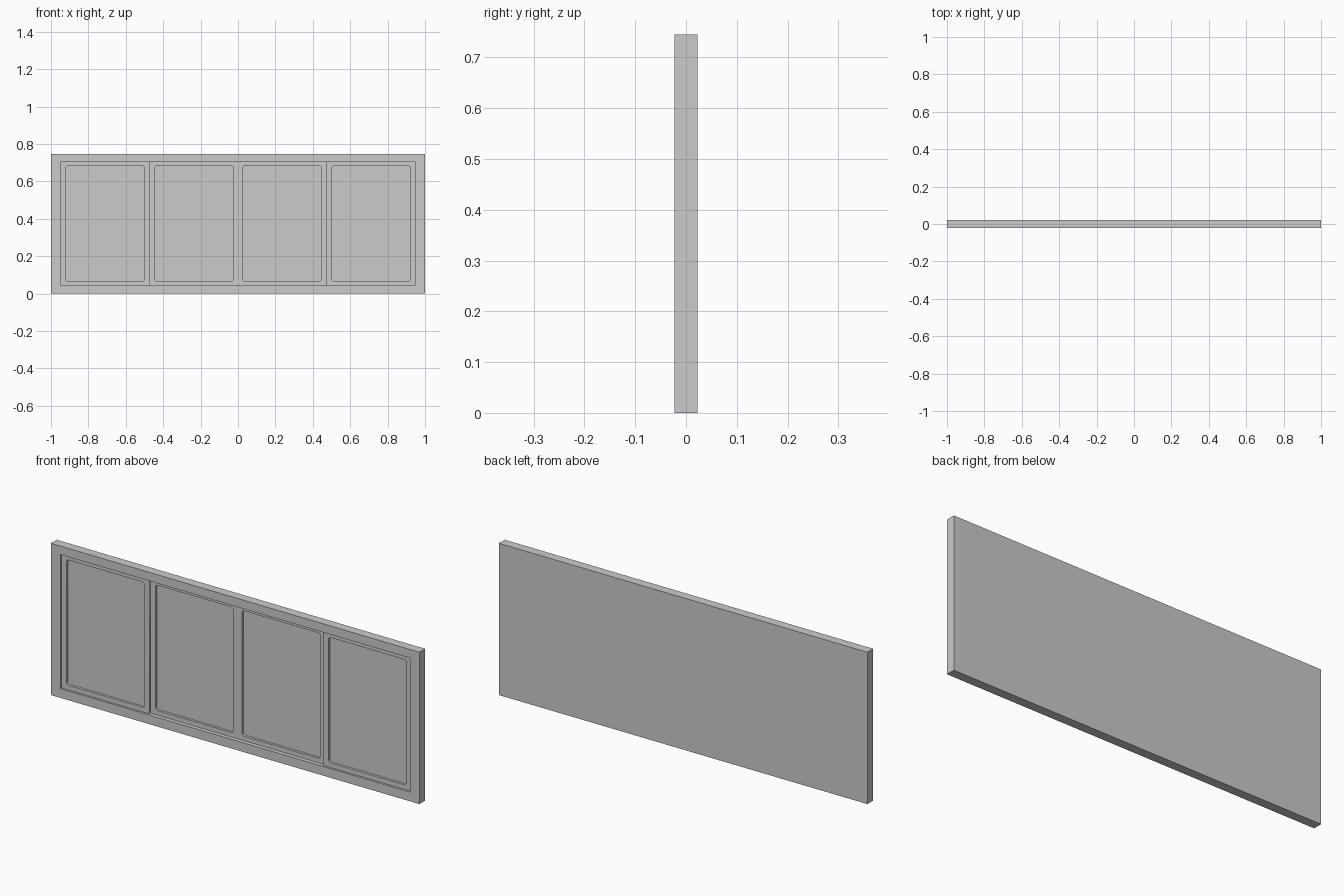
import bpy, bmesh, math

if "Cube" in bpy.data.objects:
    bpy.data.objects.remove(bpy.data.objects["Cube"])

W, H, T = 1.0, 0.745, 0.0225          # half width, height, half depth
X0, X1, Z0, Z1 = 0.949, 0.473, 0.045, 0.703   # opening, sash split, opening height
P0, P1 = 0.067, 0.682                 # pane height range
SIDE, MID, PANE = 0.010, 0.020, 0.012 # setbacks of side sash, centre sash, glass


def mesh_object(name, bm):
    bmesh.ops.recalc_face_normals(bm, faces=bm.faces)
    me = bpy.data.meshes.new(name)
    bm.to_mesh(me)
    bm.free()
    ob = bpy.data.objects.new(name, me)
    bpy.context.collection.objects.link(ob)
    return ob


def prism(name, profile, z0, z1):
    """Extrude an xy profile upwards from z0 to z1."""
    bm = bmesh.new()
    face = bm.faces.new([bm.verts.new((x, y, z0)) for x, y in profile])
    new = bmesh.ops.extrude_face_region(bm, geom=[face])["geom"]
    verts = [v for v in new if isinstance(v, bmesh.types.BMVert)]
    bmesh.ops.translate(bm, verts=verts, vec=(0, 0, z1 - z0))
    return mesh_object(name, bm)


def rect(x0, x1, z0, z1, r=0.0):
    """Rectangle outline, with rounded corners if r > 0."""
    if r == 0:
        return [(x0, z0), (x1, z0), (x1, z1), (x0, z1)]
    centres = [(x1 - r, z1 - r), (x0 + r, z1 - r), (x0 + r, z0 + r), (x1 - r, z0 + r)]
    return [(cx + r * math.cos(math.radians(90 * q + 22.5 * k)),
             cz + r * math.sin(math.radians(90 * q + 22.5 * k)))
            for q, (cx, cz) in enumerate(centres) for k in range(5)]


def sash(name, x0, x1, panes, front, back):
    """Flat sash with one rounded hole per pane, between depths front and back."""
    cu = bpy.data.curves.new(name, 'CURVE')
    cu.dimensions, cu.fill_mode = '2D', 'BOTH'
    cu.extrude = (back - front) / 2
    outlines = [rect(x0, x1, Z0, Z1)] + [rect(a, b, P0, P1, 0.012) for a, b in panes]
    for pts in outlines:
        sp = cu.splines.new('POLY')
        sp.points.add(len(pts) - 1)
        for p, (x, z) in zip(sp.points, pts):
            p.co = (x, z, 0, 1)
        sp.use_cyclic_u = True
    tmp = bpy.data.objects.new(name + "_curve", cu)
    bpy.context.collection.objects.link(tmp)
    bpy.context.view_layer.update()
    bm = bmesh.new()
    bm.from_mesh(tmp.to_mesh())
    bpy.data.objects.remove(tmp)
    bmesh.ops.remove_doubles(bm, verts=bm.verts, dist=1e-5)
    mid = -T + (front + back) / 2
    for v in bm.verts:
        x, z, d = v.co
        v.co = (x, mid - d, z)
    return mesh_object(name, bm)


# Outer frame with solid back; the stepped pocket floor forms the panes
frame = prism("window_frame", rect(-W, W, -T, T), 0, H)
side_floor, mid_floor = -T + SIDE + PANE, -T + MID + PANE
pocket = prism("pocket_cutter",
               [(-X0, -0.1), (X0, -0.1), (X0, side_floor), (X1, side_floor),
                (X1, mid_floor), (-X1, mid_floor), (-X1, side_floor), (-X0, side_floor)],
               Z0, Z1)
pocket.hide_render = True
mod = frame.modifiers.new("pocket", 'BOOLEAN')
mod.operation, mod.solver, mod.object = 'DIFFERENCE', 'EXACT', pocket
bpy.context.view_layer.objects.active = frame
bpy.ops.object.modifier_apply(modifier=mod.name)
bpy.data.objects.remove(pocket)

# Side sashes, one pane each, and the deeper double centre sash
sash("left_sash", -X0, -X1, [(-0.922, -0.5)], SIDE, SIDE + PANE + 0.002)
sash("right_sash", X1, X0, [(0.5, 0.922)], SIDE, SIDE + PANE + 0.002)
sash("centre_sash", -X1, X1, [(-0.447, -0.024), (0.024, 0.447)], MID, MID + PANE + 0.002)
